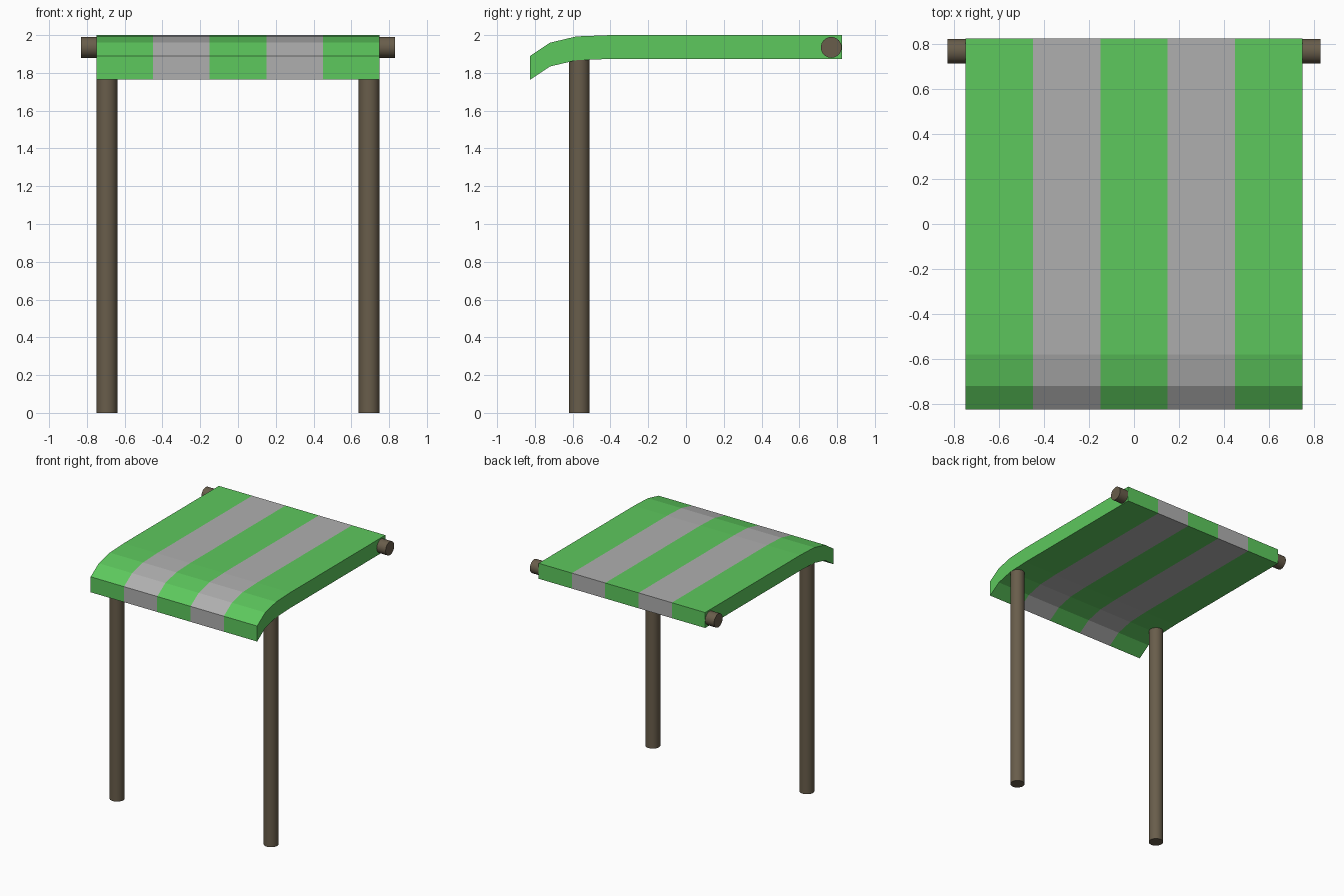
import bpy, bmesh, math

if "Cube" in bpy.data.objects:
    bpy.data.objects.remove(bpy.data.objects["Cube"])

def material(name, rgb):
    m = bpy.data.materials.new(name)
    m.diffuse_color = (*rgb, 1)
    m.use_nodes = True
    m.node_tree.nodes["Principled BSDF"].inputs["Base Color"].default_value = m.diffuse_color
    return m

green = material("green_cloth", (0.11, 0.58, 0.11))
grey = material("grey_cloth", (0.43, 0.43, 0.43))
wood = material("wood", (0.14, 0.11, 0.07))

# Canopy: side profile (y, z) swept across x, one section per stripe
top = [(0.825, 2.0), (-0.40, 2.0), (-0.58, 1.993), (-0.72, 1.96), (-0.825, 1.89)]
bottom = [(y, z - 0.126) for y, z in reversed(top)]
profile = top + bottom
n, half = len(profile), len(top)
bm = bmesh.new()
rings = [[bm.verts.new((-0.75 + 0.3 * i, y, z)) for y, z in profile] for i in range(6)]
for i in range(5):
    for j in range(n):
        k = (j + 1) % n
        f = bm.faces.new((rings[i][j], rings[i][k], rings[i + 1][k], rings[i + 1][j]))
        f.material_index = i % 2
for ring in (rings[0], rings[-1]):
    for j in range(half - 1):
        bm.faces.new((ring[j], ring[j + 1], ring[n - 2 - j], ring[n - 1 - j]))
bmesh.ops.recalc_face_normals(bm, faces=bm.faces)
mesh = bpy.data.meshes.new("canopy")
bm.to_mesh(mesh)
bm.free()
mesh.materials.append(green)
mesh.materials.append(grey)
bpy.context.collection.objects.link(bpy.data.objects.new("canopy", mesh))

# Round wooden poles
def pole(name, location, length, rotation=(0, 0, 0)):
    bpy.ops.mesh.primitive_cylinder_add(vertices=32, radius=0.055, depth=length,
                                        location=location, rotation=rotation)
    ob = bpy.context.object
    ob.name = name
    ob.data.materials.append(wood)
    bpy.ops.object.shade_smooth_by_angle(angle=math.radians(30))

# Front posts and back rail
for side, label in ((-1, "left"), (1, "right")):
    pole(f"front_post_{label}", (side * 0.694, -0.565, 0.94), 1.88)
pole("back_rail", (0, 0.769, 1.935), 1.66, (0, math.pi / 2, 0))
